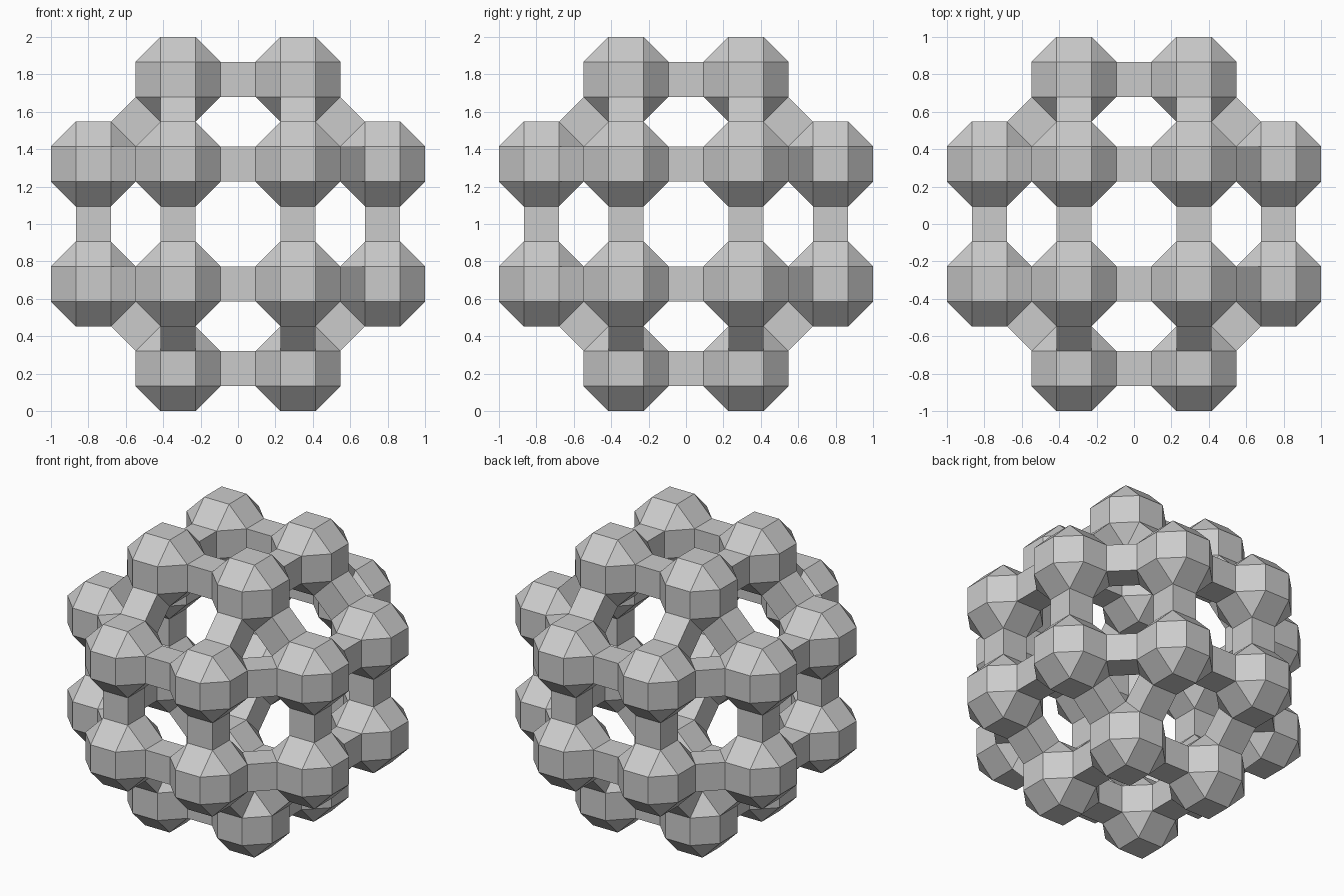
import bpy
import bmesh
from math import sqrt
from itertools import combinations, product
from mathutils import Matrix, Vector

cube = bpy.data.objects.get("Cube")
if cube:
    bpy.data.objects.remove(cube, do_unlink=True)

# Every face edge is 2 * S; the whole lattice spans two units.
K = 1 + sqrt(2)
S = 1 / (K + K * (K + 1))   # half edge of a knob
H = K * S                   # half width of a knob
A = H + S                   # inner coordinate of knob centres
C = K * A                   # outer coordinate of knob centres
LIFT = Vector((0, 0, 1))

grey = bpy.data.materials.new("plain grey")
grey.use_nodes = True
GREY = (0.6, 0.6, 0.6, 1)
grey.diffuse_color = GREY
grey.node_tree.nodes["Principled BSDF"].inputs["Base Color"].default_value = GREY


def add_object(name, bm):
    mesh = bpy.data.meshes.new(name)
    bm.to_mesh(mesh)
    bm.free()
    mesh.materials.append(grey)
    obj = bpy.data.objects.new(name, mesh)
    bpy.context.collection.objects.link(obj)
    return obj


# Knob centres: corners of a large rhombicuboctahedron
centres = []
for axis in range(3):
    for signs in product((-1, 1), repeat=3):
        p = Vector(signs) * A
        p[axis] = signs[axis] * C
        centres.append(p)
links = [(p, q) for p, q in combinations(centres, 2) if (p - q).length < 2.1 * A]

# Knobs: bevelled cubes, left open where a link joins them
for i, p in enumerate(centres):
    bm = bmesh.new()
    bmesh.ops.create_cube(bm, size=2 * H)
    bmesh.ops.bevel(bm, geom=bm.edges[:], offset=H - S, offset_type='OFFSET',
                    segments=1, affect='EDGES', profile=0.5)
    bm.normal_update()
    outward = [(q - p).normalized() for q in centres if 0 < (q - p).length < 2.1 * A]
    joined = [f for f in bm.faces if any(f.normal.dot(d) > 0.99 for d in outward)]
    bmesh.ops.delete(bm, geom=joined, context='FACES')
    bmesh.ops.translate(bm, verts=bm.verts[:], vec=p + LIFT)
    add_object(f"knob_{i + 1}", bm)

# Links: square open tubes between neighbouring knobs
bm = bmesh.new()
for p, q in links:
    along = (q - p).normalized()
    # a coordinate axis square to the link keeps the tube flush with the knobs
    side = next(e for e in Matrix.Identity(3) if abs(e.dot(along)) < 0.01)
    up = along.cross(side)
    turn = Matrix((side, up, along)).transposed().to_4x4()
    place = Matrix.Translation((p + q) / 2 + LIFT) @ turn
    verts = bmesh.ops.create_cube(bm, size=2 * S, matrix=place)["verts"]
    bm.normal_update()
    faces = {f for v in verts for f in v.link_faces}
    ends = [f for f in faces if abs(f.normal.dot(along)) > 0.9]
    bmesh.ops.delete(bm, geom=ends, context='FACES')
bmesh.ops.recalc_face_normals(bm, faces=bm.faces[:])
add_object("links", bm)
